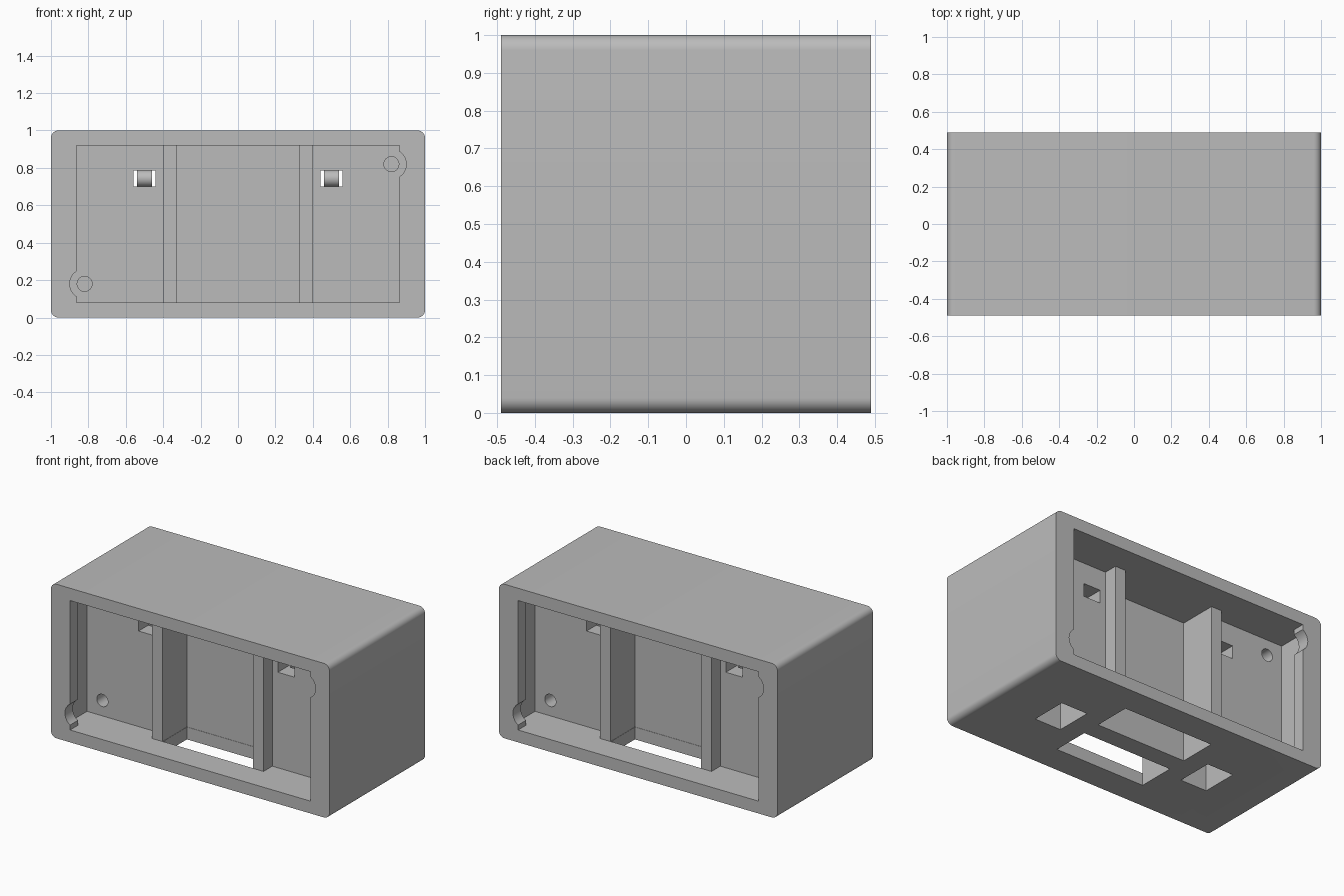
import bpy
import math

cube = bpy.data.objects.get("Cube")
if cube:
    bpy.data.objects.remove(cube, do_unlink=True)

grey = bpy.data.materials.new("plain grey")
grey.use_nodes = True
grey.diffuse_color = (0.5, 0.5, 0.5, 1)
grey.node_tree.nodes["Principled BSDF"].inputs["Base Color"].default_value = (0.5, 0.5, 0.5, 1)


def prism(name, outline, low, high, place):
    """Closed prism: place(a, b, h) maps outline point and height to space."""
    n = len(outline)
    verts = [place(a, b, h) for h in (low, high) for a, b in outline]
    faces = [tuple(range(n)), tuple(range(n, 2 * n))]
    faces += [(i, (i + 1) % n, (i + 1) % n + n, i + n) for i in range(n)]
    mesh = bpy.data.meshes.new(name)
    mesh.from_pydata(verts, [], faces)
    mesh.materials.append(grey)
    obj = bpy.data.objects.new(name, mesh)
    bpy.context.collection.objects.link(obj)
    bpy.context.view_layer.objects.active = obj
    obj.select_set(True)
    bpy.ops.object.mode_set(mode="EDIT")
    bpy.ops.mesh.select_all(action="SELECT")
    bpy.ops.mesh.normals_make_consistent(inside=False)
    bpy.ops.object.mode_set(mode="OBJECT")
    obj.select_set(False)
    return obj


def along_y(a, b, h):
    return (a, h, b)


def along_z(a, b, h):
    return (a, b, h)


def along_x(a, b, h):
    return (h, a, b)


def rect(a0, a1, b0, b1):
    return [(a0, b0), (a1, b0), (a1, b1), (a0, b1)]


def circle(a, b, r, n=32):
    return [(a + r * math.cos(math.tau * i / n), b + r * math.sin(math.tau * i / n))
            for i in range(n)]


def rounded_rect(w, h, r, steps=8):
    points = []
    for k, (sx, sz) in enumerate([(1, 1), (-1, 1), (-1, -1), (1, -1)]):
        for i in range(steps + 1):
            t = math.pi / 2 * (k + i / steps)
            points.append((sx * (w / 2 - r) + r * math.cos(t),
                           h / 2 + sz * (h / 2 - r) + r * math.sin(t)))
    return points


def cut(target, cutter):
    cutter.hide_render = True
    mod = target.modifiers.new("cut", "BOOLEAN")
    mod.operation = "DIFFERENCE"
    mod.solver = "EXACT"
    mod.object = cutter
    bpy.context.view_layer.objects.active = target
    bpy.ops.object.modifier_apply(modifier=mod.name)
    bpy.data.objects.remove(cutter, do_unlink=True)


def smooth(obj):
    bpy.ops.object.select_all(action="DESELECT")
    obj.select_set(True)
    bpy.context.view_layer.objects.active = obj
    bpy.ops.object.shade_smooth_by_angle(angle=math.radians(30))


# Housing block with rounded long edges
housing = prism("housing", rounded_rect(2, 1, 0.04), -0.49, 0.49, along_y)

# Pocket plan: lip, side undercut, rib and deep middle bay
half = [(-0.8625, -0.6), (-0.8625, -0.41), (-0.93, -0.41), (-0.93, -0.22),
        (-0.4, -0.22), (-0.4, -0.31), (-0.325, -0.31), (-0.325, -0.06)]
plan = half + [(-x, y) for x, y in reversed(half)]

# The two faces are the same, turned half way about z
for s in (1, -1):
    def turned_z(a, b, h):
        return (s * a, s * b, h)

    def turned_y(a, b, h):
        return (s * a, s * h, b)

    cut(housing, prism("pocket_cutter", plan, 0.08, 0.92, turned_z))
    # Slot through the floor of the middle bay
    cut(housing, prism("slot_cutter", rect(-0.323, 0.323, -0.308, -0.062), -0.1, 0.1, turned_z))
    # Screw holes and the notches in the lip that clear them
    for x, z in ((-0.82, 0.18), (0.82, 0.82)):
        cut(housing, prism("notch_cutter", circle(x, z, 0.08), -0.6, -0.35, turned_y))
        cut(housing, prism("screw_cutter", circle(x, z, 0.04), -0.3, -0.08, turned_y))

# Square shafts from below, cross windows, and the bar in each
for s, side in ((1, "left"), (-1, "right")):
    x0, x1 = sorted((s * 0.455, s * 0.645))
    cut(housing, prism("shaft_cutter", rect(x0, x1, -0.12, 0.12), -0.1, 0.787, along_z))
    x0, x1 = sorted((s * 0.44, s * 0.56))
    cut(housing, prism("window_cutter", rect(x0, x1, 0.7, 0.785), -0.3, 0.3, along_y))
    bar = prism(side + "_tie_bar", circle(0, 0.7435, 0.0445), s * 0.46, s * 0.54, along_x)
    smooth(bar)

smooth(housing)
